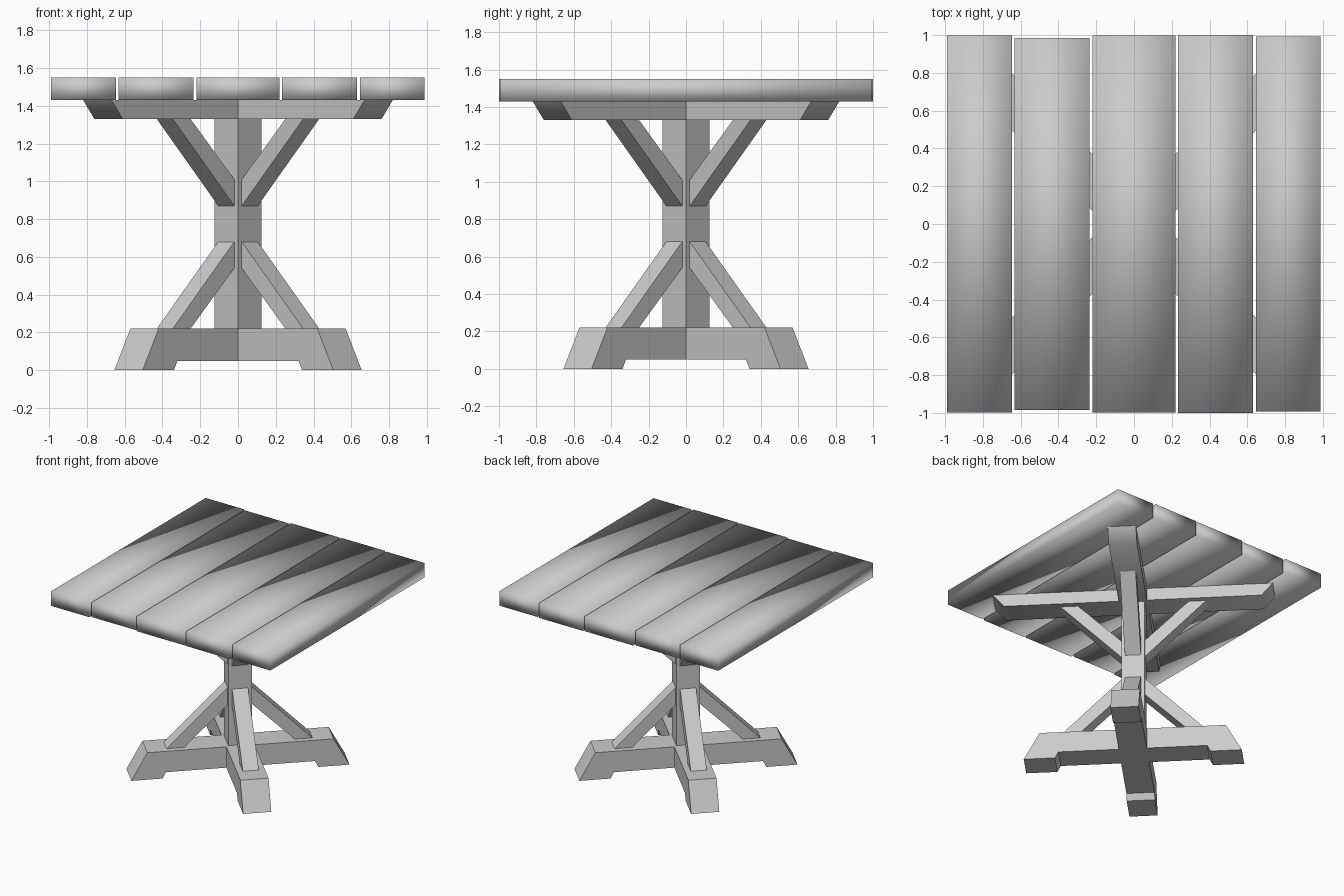
import bpy
import bmesh
from math import radians
from mathutils import Matrix, Vector

cube = bpy.data.objects.get("Cube")
if cube:
    bpy.data.objects.remove(cube, do_unlink=True)

grey = bpy.data.materials.new("grey_wood")
grey.use_nodes = True
colour = (0.6, 0.6, 0.6, 1)
grey.diffuse_color = colour
grey.node_tree.nodes["Principled BSDF"].inputs["Base Color"].default_value = colour


def extrude_profile(name, profile, half_width, angle=0, smooth=55):
    """Extrude an (outward, height) profile sideways, then turn it about z."""
    bm = bmesh.new()
    face = bm.faces.new([bm.verts.new((d, -half_width, z)) for d, z in profile])
    grown = bmesh.ops.extrude_face_region(bm, geom=[face])
    verts = [v for v in grown["geom"] if isinstance(v, bmesh.types.BMVert)]
    bmesh.ops.translate(bm, verts=verts, vec=Vector((0, 2 * half_width, 0)))
    bmesh.ops.recalc_face_normals(bm, faces=bm.faces)
    bm.transform(Matrix.Rotation(radians(angle), 4, "Z"))
    mesh = bpy.data.meshes.new(name)
    bm.to_mesh(mesh)
    bm.free()
    mesh.materials.append(grey)
    obj = bpy.data.objects.new(name, mesh)
    bpy.context.collection.objects.link(obj)
    bpy.ops.object.select_all(action="DESELECT")
    obj.select_set(True)
    bpy.context.view_layer.objects.active = obj
    bpy.ops.object.shade_smooth_by_angle(angle=radians(smooth))
    return obj


def mirrored(half):
    """Complete a symmetric profile from its outward half."""
    return half + [(-d, z) for d, z in reversed(half)]


# Table top: five planks with soft shading
planks = [(-0.99, -0.645, 0.997), (-0.632, -0.235, 0.985), (-0.22, 0.22, 0.997),
          (0.232, 0.63, 1.0), (0.645, 0.988, 0.993)]
for i, (x0, x1, half_length) in enumerate(planks):
    box = [(x0, 1.43), (x1, 1.43), (x1, 1.55), (x0, 1.55)]
    extrude_profile(f"top_plank_{i + 1}", box, half_length, smooth=180)

# Central post, set diagonally
post = mirrored([(0.088, 0.1), (0.088, 1.38)])
extrude_profile("post", post, 0.088, 45)

# Crossed feet and crossed top supports
foot = mirrored([(0.56, 0.05), (0.585, 0), (0.82, 0), (0.70, 0.22)])
support = mirrored([(0.969, 1.33), (1.053, 1.43)])
for i, angle in enumerate((45, 135)):
    extrude_profile(f"foot_{i + 1}", foot, 0.106, angle)
    extrude_profile(f"top_support_{i + 1}", support, 0.106, angle)

# Diagonal braces between the post and the crossed beams
lower = [(0.088, 0.54), (0.088, 0.68), (0.548, 0.22), (0.415, 0.22)]
upper = [(d, 1.55 - z) for d, z in lower]
for i in range(4):
    angle = 45 + 90 * i
    extrude_profile(f"lower_brace_{i + 1}", lower, 0.06, angle, 30)
    extrude_profile(f"upper_brace_{i + 1}", upper, 0.06, angle, 30)
